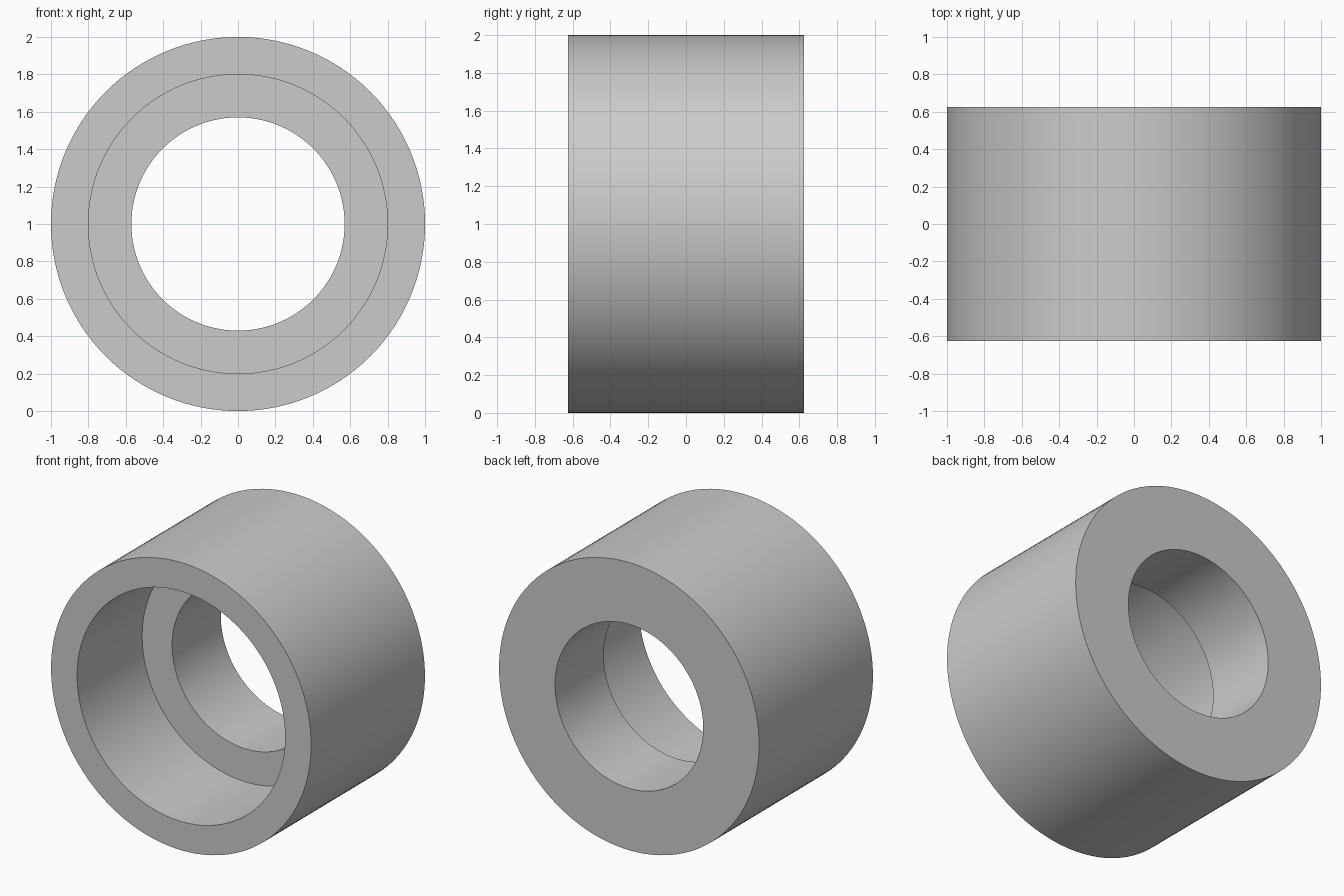
import bpy
import bmesh
import math
from mathutils import Matrix, Vector

cube = bpy.data.objects.get("Cube")
if cube:
    bpy.data.objects.remove(cube, do_unlink=True)

# Material
grey = bpy.data.materials.new("plain_grey")
colour = (0.6, 0.6, 0.6, 1)
grey.use_nodes = True
grey.diffuse_color = colour
grey.node_tree.nodes["Principled BSDF"].inputs["Base Color"].default_value = colour

# Section of the bushing as (radius, y): wide bore in front, narrow bore behind
HALF, STEP = 0.625, 0.09
OUTER, COUNTERBORE, BORE = 1.0, 0.8, 0.57
section = [(OUTER, -HALF), (OUTER, HALF), (BORE, HALF),
           (BORE, STEP), (COUNTERBORE, STEP), (COUNTERBORE, -HALF)]

# Revolve the closed section around the y axis
bm = bmesh.new()
verts = [bm.verts.new((r, y, 0)) for r, y in section]
edges = [bm.edges.new((v, verts[(i + 1) % len(verts)])) for i, v in enumerate(verts)]
bmesh.ops.spin(bm, geom=verts + edges, cent=(0, 0, 0), axis=(0, 1, 0),
               angle=math.tau, steps=128, use_merge=True)
bmesh.ops.remove_doubles(bm, verts=bm.verts, dist=0.0001)
bmesh.ops.recalc_face_normals(bm, faces=bm.faces)
bmesh.ops.transform(bm, matrix=Matrix.Translation(Vector((0, 0, OUTER))), verts=bm.verts)

mesh = bpy.data.meshes.new("stepped_bushing")
bm.to_mesh(mesh)
bm.free()
mesh.materials.append(grey)
bushing = bpy.data.objects.new("stepped_bushing", mesh)
bpy.context.collection.objects.link(bushing)

# Smooth walls with sharp rims
bpy.context.view_layer.objects.active = bushing
bushing.select_set(True)
bpy.ops.object.shade_smooth_by_angle(angle=math.radians(30))
